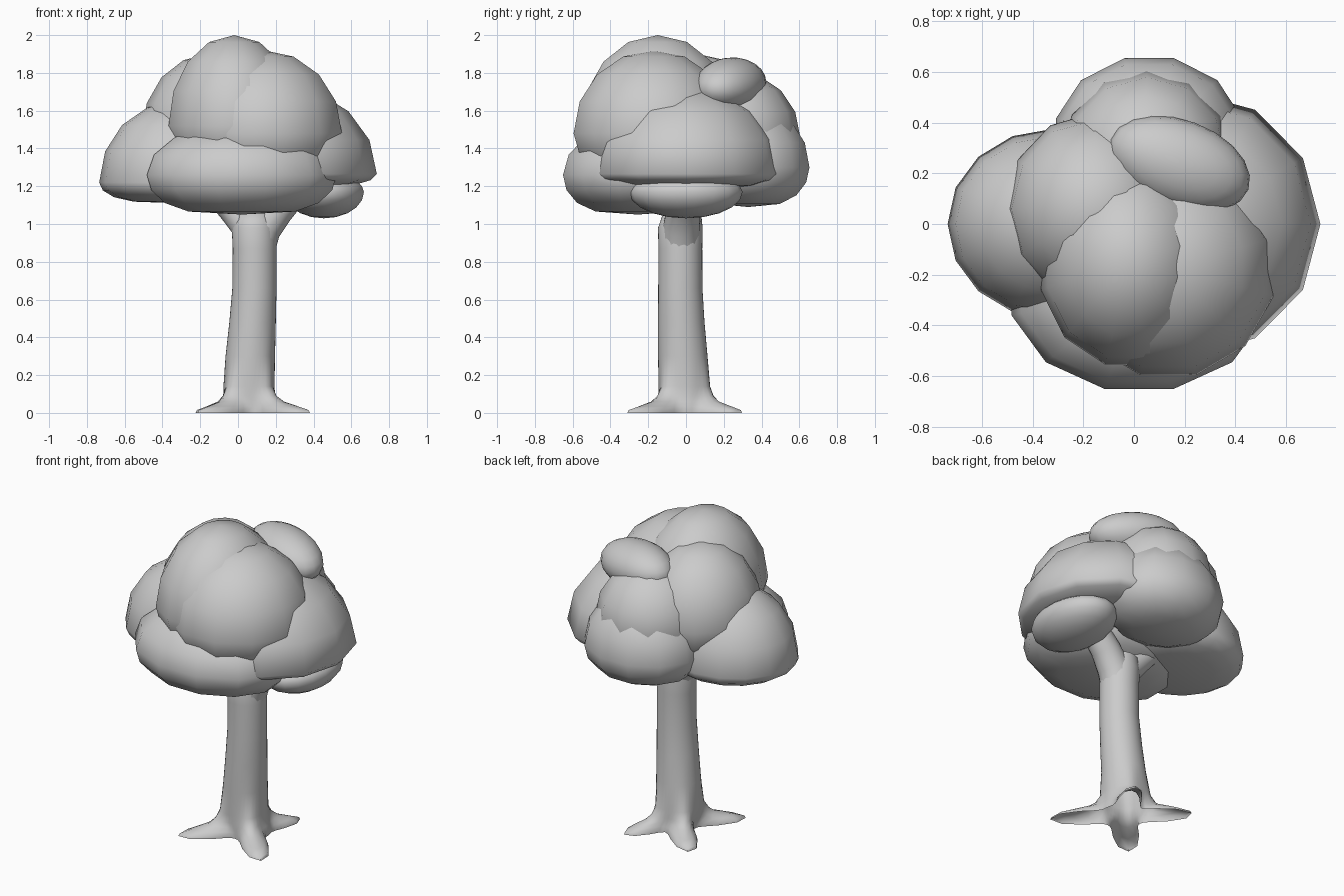
import bpy, bmesh, math
from mathutils import Vector, Matrix

if "Cube" in bpy.data.objects:
    bpy.data.objects.remove(bpy.data.objects["Cube"])


def finish(bm, name, angle=80):
    bmesh.ops.recalc_face_normals(bm, faces=bm.faces)
    me = bpy.data.meshes.new(name)
    bm.to_mesh(me)
    bm.free()
    ob = bpy.data.objects.new(name, me)
    bpy.context.collection.objects.link(ob)
    bpy.ops.object.select_all(action='DESELECT')
    ob.select_set(True)
    bpy.context.view_layer.objects.active = ob
    bpy.ops.object.shade_smooth_by_angle(angle=math.radians(angle))
    return ob


def loft(bm, rings):
    loops = [[bm.verts.new(p) for p in r] for r in rings]
    n = len(loops[0])
    for a, b in zip(loops, loops[1:]):
        for i in range(n):
            j = (i + 1) % n
            bm.faces.new((a[i], a[j], b[j], b[i]))
    bm.faces.new(loops[-1])


def leaf_clump(name, centre, radii, bottom, yaw=0, tilt=0, segs=12, rings=8, phase=0, blunt=1):
    """Dome-like clump: lower half has height 'bottom'; blunt < 1 makes it boxier below."""
    bm = bmesh.new()
    bmesh.ops.create_uvsphere(bm, u_segments=segs, v_segments=rings, radius=1,
                              matrix=Matrix.Rotation(math.radians(phase), 4, 'Z'))
    for v in bm.verts:
        x, y, z = v.co
        h = math.hypot(x, y)
        s = h ** (blunt - 1) if z < 0 and h > 0.01 else 1
        v.co = Vector((x * s * radii[0], y * s * radii[1], z * (radii[2] if z > 0 else bottom)))
    m = (Matrix.Translation(centre) @ Matrix.Rotation(math.radians(yaw), 4, 'Z')
         @ Matrix.Rotation(math.radians(tilt), 4, 'Y'))
    bmesh.ops.transform(bm, matrix=m, verts=bm.verts)
    return finish(bm, name)


def limb(name, path):
    """Tapered round limb through (x, y, z, radius) points."""
    bm = bmesh.new()
    pts = [Vector(p[:3]) for p in path]
    rings = []
    for i, p in enumerate(pts):
        d = pts[min(i + 1, len(pts) - 1)] - pts[max(i - 1, 0)]
        q = d.to_track_quat('Z', 'Y')
        r = path[i][3]
        rings.append([p + q @ Vector((r * math.cos(t), r * math.sin(t), 0))
                      for t in [math.tau * k / 14 for k in range(14)]])
    loft(bm, rings)
    return finish(bm, name)


# Trunk, open at the ground: z, centre x, centre y, radius, root reach
profile = [(0.0, 0.08, -0.01, 0.135, 0.29), (0.015, 0.08, -0.01, 0.135, 0.28),
           (0.035, 0.078, -0.01, 0.135, 0.20), (0.06, 0.07, -0.01, 0.135, 0.10),
           (0.09, 0.062, -0.01, 0.135, 0.05), (0.14, 0.058, -0.01, 0.135, 0.015),
           (0.30, 0.065, -0.017, 0.131, 0), (0.48, 0.077, -0.025, 0.123, 0),
           (0.66, 0.087, -0.03, 0.117, 0), (0.87, 0.088, -0.03, 0.116, 0),
           (0.98, 0.085, -0.03, 0.118, 0), (1.06, 0.085, -0.02, 0.10, 0)]
# Roots: direction in degrees, relative length
roots = [(63, 0.72), (137, 0.95), (225, 0.97), (315, 1.0)]
SIDES = 40
bm = bmesh.new()
rings = []
for z, cx, cy, r, reach in profile:
    ring = []
    for k in range(SIDES):
        t = math.tau * k / SIDES
        rr = r + reach * sum(f * max(0, math.cos(t - math.radians(a))) ** 18 for a, f in roots)
        ring.append((cx + rr * math.cos(t), cy + rr * math.sin(t), z))
    rings.append(ring)
loft(bm, rings)
finish(bm, "trunk")

# Fork of the trunk
limb("right_branch", [(0.09, -0.03, 0.86, 0.105), (0.13, -0.025, 0.98, 0.10),
                      (0.21, -0.01, 1.08, 0.09), (0.32, 0, 1.2, 0.08)])
limb("left_branch", [(0.085, -0.03, 0.88, 0.10), (0.04, -0.02, 1.0, 0.085),
                     (-0.04, -0.01, 1.08, 0.07), (-0.12, 0, 1.16, 0.06)])

# Crown: lower ring of flat-bottomed clumps
leaf_clump("front_low_foliage", (0.02, -0.255, 1.26), (0.52, 0.41, 0.28), 0.21, phase=15, blunt=0.6)
leaf_clump("right_foliage", (0.22, 0, 1.265), (0.515, 0.52, 0.47), 0.085, blunt=0.8)
leaf_clump("left_foliage", (-0.32, 0, 1.22), (0.415, 0.375, 0.43), 0.11, segs=16, blunt=0.6)
leaf_clump("back_foliage", (0.06, 0.33, 1.30), (0.38, 0.335, 0.34), 0.21, phase=15, blunt=0.7)
leaf_clump("under_right_foliage", (0.455, 0, 1.17), (0.215, 0.3, 0.1), 0.14, segs=18, rings=10)

# Crown: upper clumps
leaf_clump("top_foliage", (-0.02, -0.15, 1.52), (0.36, 0.42, 0.48), 0.3, phase=15)
leaf_clump("front_right_foliage", (0.135, -0.17, 1.48), (0.43, 0.44, 0.44), 0.3, phase=15)
leaf_clump("left_upper_foliage", (-0.15, 0.06, 1.48), (0.36, 0.38, 0.42), 0.3)
leaf_clump("back_upper_foliage", (0.05, 0.255, 1.46), (0.34, 0.35, 0.35), 0.25)
leaf_clump("small_top_foliage", (0.18, 0.235, 1.735), (0.29, 0.175, 0.145), 0.14,
           yaw=-20, tilt=5, segs=20, rings=12)
